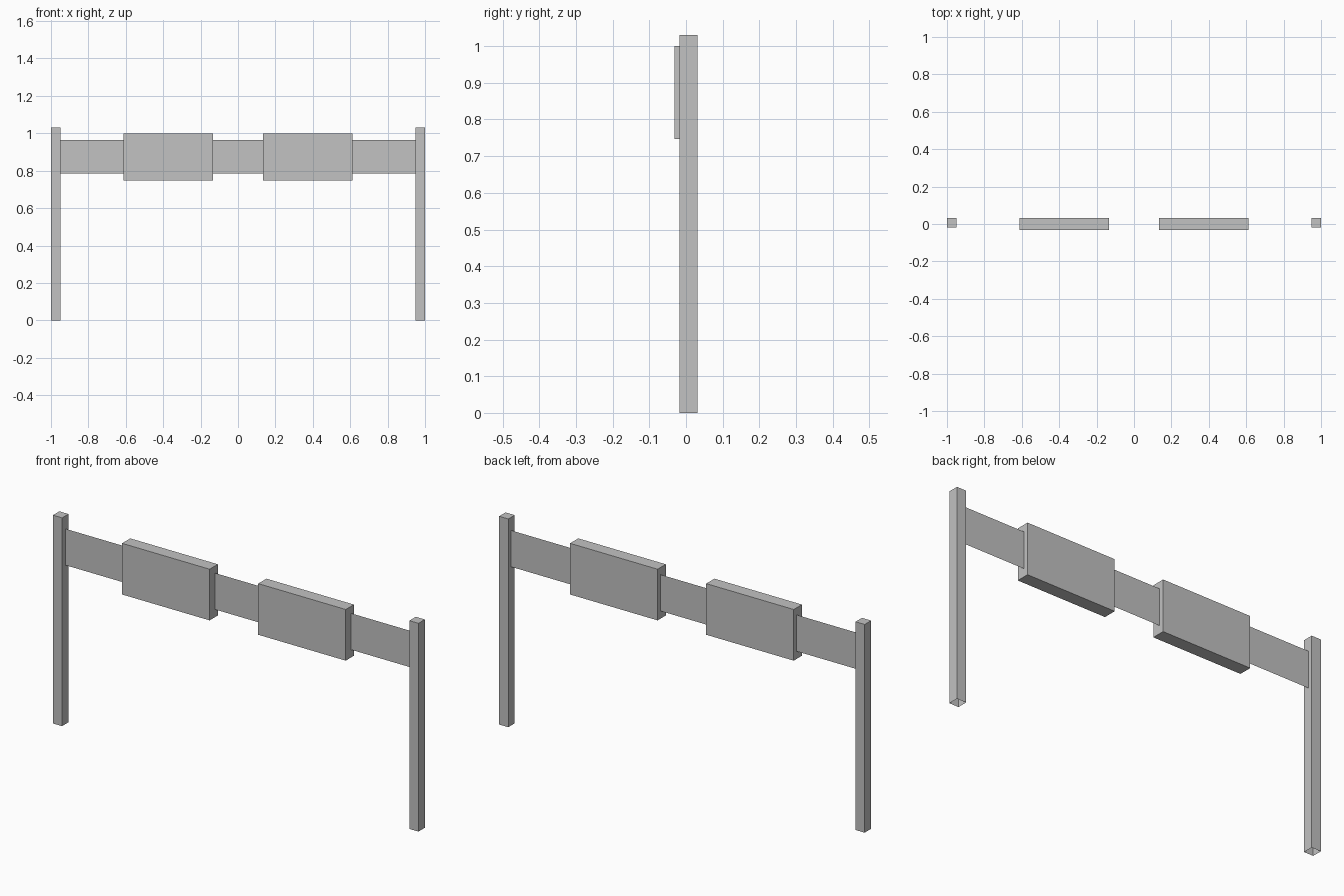
import bpy
import bmesh
from mathutils import Matrix, Vector

cube = bpy.data.objects.get("Cube")
if cube:
    bpy.data.objects.remove(cube, do_unlink=True)

grey = bpy.data.materials.new("light_grey")
grey.use_nodes = True
colour = (0.54, 0.54, 0.54, 1)
grey.diffuse_color = colour
grey.node_tree.nodes["Principled BSDF"].inputs["Base Color"].default_value = colour


def add_object(name, bm):
    mesh = bpy.data.meshes.new(name)
    bm.to_mesh(mesh)
    bm.free()
    mesh.materials.append(grey)
    obj = bpy.data.objects.new(name, mesh)
    bpy.context.collection.objects.link(obj)


def add_box(name, low, high, open_bottom=False):
    low, high = Vector(low), Vector(high)
    place = Matrix.Translation((low + high) / 2) @ Matrix.Diagonal((*(high - low), 1))
    bm = bmesh.new()
    bmesh.ops.create_cube(bm, size=1, matrix=place)
    if open_bottom:
        bm.normal_update()
        under = [f for f in bm.faces if f.normal.z < -0.5]
        bmesh.ops.delete(bm, geom=under, context='FACES_ONLY')
    add_object(name, bm)


# Posts, open underneath, and sign panels on both sides
for side, sign in (("left", 1), ("right", -1)):
    inner, outer = sorted((sign * 0.95, sign * 1.0))
    add_box(side + "_post", (inner, -0.018, 0), (outer, 0.032, 1.03), True)
    inner, outer = sorted((sign * 0.133, sign * 0.612))
    add_box(side + "_panel", (inner, -0.032, 0.747), (outer, 0.032, 1.0))

# Thin sheet spanning the posts
bm = bmesh.new()
corners = ((-0.95, 0.785), (0.95, 0.785), (0.95, 0.965), (-0.95, 0.965))
bm.faces.new([bm.verts.new((x, 0.01, z)) for x, z in corners])
add_object("cross_sheet", bm)
